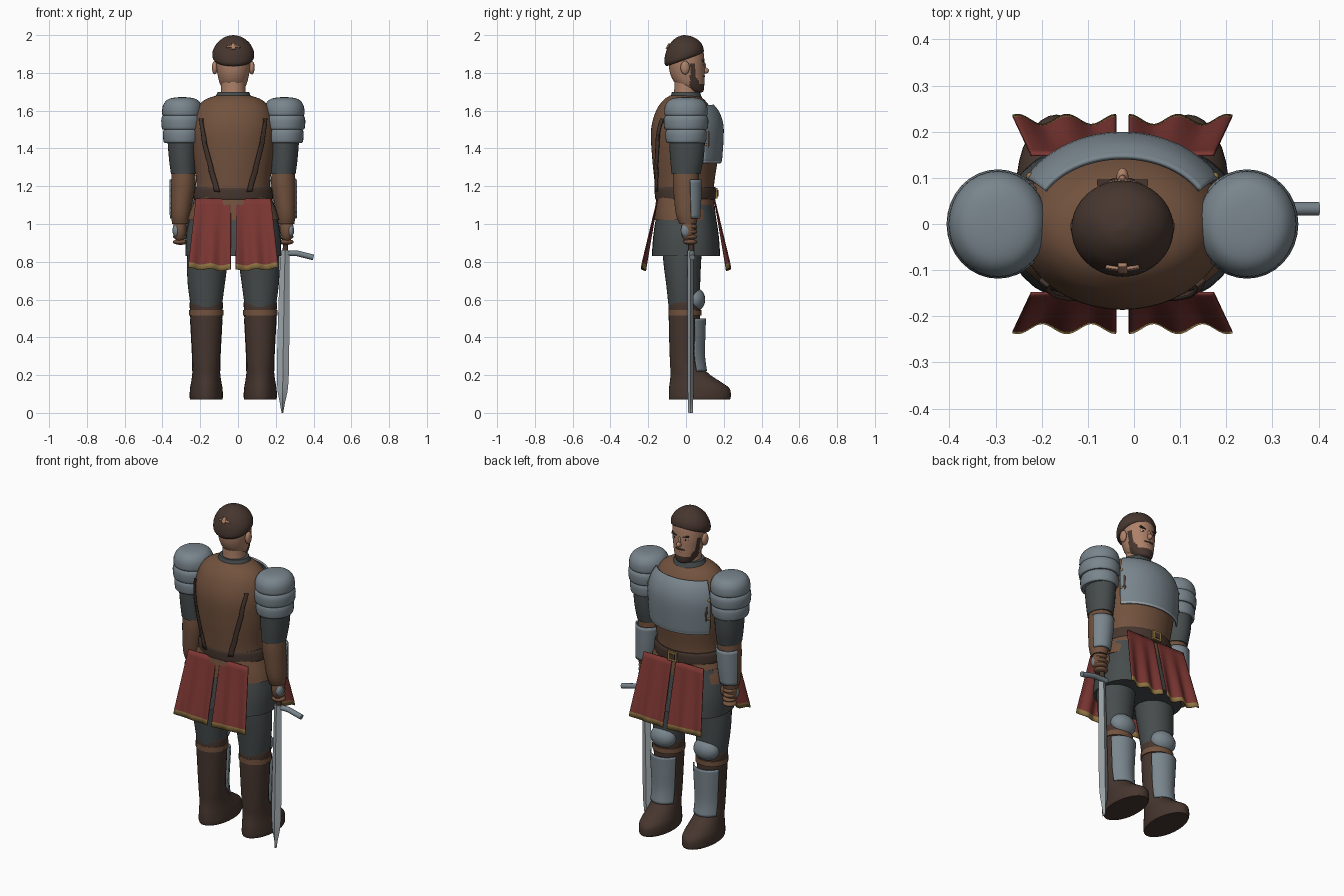
import bpy, bmesh, math
from mathutils import Vector

cube = bpy.data.objects.get("Cube")
if cube:
    bpy.data.objects.remove(cube)

AXIS = -0.025  # the body sits left of centre because the sword sticks out
SIDES = (("left", 1), ("right", -1))


def material(name, r, g, b):
    m = bpy.data.materials.new(name)
    m.use_nodes = True
    m.diffuse_color = (r, g, b, 1)
    m.node_tree.nodes["Principled BSDF"].inputs["Base Color"].default_value = (r, g, b, 1)
    return m


skin = material("skin", .42, .22, .14)
leather = material("brown leather", .17, .085, .048)
dark = material("dark brown", .062, .037, .028)
steel = material("steel", .19, .235, .265)
cloth = material("dark grey cloth", .062, .072, .074)
red = material("red cloth", .2, .037, .032)
gold = material("gold trim", .3, .19, .06)
bright = material("bright steel", .34, .38, .4)
black = material("black", .012, .01, .01)
white = material("eye white", .6, .57, .52)


def finish(name, bm, *mats, thick=0, offset=1):
    """Turn a bmesh into a smooth shaded object."""
    mesh = bpy.data.meshes.new(name)
    bm.to_mesh(mesh)
    bm.free()
    ob = bpy.data.objects.new(name, mesh)
    bpy.context.collection.objects.link(ob)
    for m in mats:
        mesh.materials.append(m)
    bpy.ops.object.select_all(action="DESELECT")
    ob.select_set(True)
    bpy.context.view_layer.objects.active = ob
    bpy.ops.object.shade_smooth_by_angle(angle=math.radians(42))
    if thick:
        mod = ob.modifiers.new("thickness", "SOLIDIFY")
        mod.thickness, mod.offset = thick, offset
    return ob


def smooth_rings(rings, steps):
    """Catmull-Rom resampling of the cross-sections."""
    out = []
    for i in range(len(rings) - 1):
        quad = [rings[max(0, min(len(rings) - 1, i + k))] for k in (-1, 0, 1, 2)]
        for s in range(steps):
            t = s / steps
            out.append([b + t / 2 * (c - a + t * (2*a - 5*b + 4*c - d + t * (3*(b - c) + d - a)))
                        for a, b, c, d in zip(*quad)])
    return out + [list(rings[-1])]


def loft(name, rings, *mats, n=32, power=2, arc=None, thick=0, steps=4, rule=None, tilt=0):
    """Stack ellipses (z, centre x, centre y, radius x, radius y), bottom to top."""
    bm = bmesh.new()
    rows = []
    a0, a1 = [math.radians(a) for a in arc or (0, 360)]
    count = n + 1 if arc else n
    rings = smooth_rings(rings, steps)
    for i, (z, cx, cy, rx, ry) in enumerate(rings):
        row = []
        for j in range(count):
            a = a0 + (a1 - a0) * j / n
            c, s = math.cos(a), math.sin(a)
            x = cx + rx * math.copysign(abs(c) ** (2 / power), c)
            y = cy + ry * math.copysign(abs(s) ** (2 / power), s)
            lean = tilt * (1 - i / (len(rings) - 1))
            row.append(bm.verts.new((AXIS + x, y, z + lean * y)))
        rows.append(row)
    for low, high in zip(rows, rows[1:]):
        for j in range(n):
            k = (j + 1) % count
            bm.faces.new((low[j], low[k], high[k], high[j]))
    if not arc:
        bm.faces.new(rows[0][::-1])
        bm.faces.new(rows[-1])
    if rule:
        for f in bm.faces:
            f.material_index = rule(f.calc_center_median() - Vector((AXIS, 0, 0)))
    return finish(name, bm, *mats, thick=thick)


def ball(name, mat, pos, size):
    bm = bmesh.new()
    bmesh.ops.create_uvsphere(bm, u_segments=20, v_segments=12, radius=1)
    for v in bm.verts:
        v.co = Vector((AXIS + pos[0], pos[1], pos[2])) + v.co * Vector(size)
    return finish(name, bm, mat)


def box(name, mat, pos, size, slant=0):
    bm = bmesh.new()
    bmesh.ops.create_cube(bm, size=1)
    for v in bm.verts:
        v.co = v.co * Vector(size)
        v.co += Vector((AXIS + pos[0], pos[1], pos[2] + slant * v.co.x))
    return finish(name, bm, mat)


def ribbon(name, mat, path, width, depth, target, lift=.006):
    """Flat strip along (x, z) points, wrapped on to another part."""
    bm = bmesh.new()
    rows = []
    for x, z, *_ in smooth_rings(path, 6):
        rows.append([bm.verts.new((AXIS + x + width * k / 4, depth, z)) for k in range(-2, 3)])
    for p, q in zip(rows, rows[1:]):
        for k in range(4):
            bm.faces.new((p[k], p[k + 1], q[k + 1], q[k]))
    ob = finish(name, bm, mat)
    wrap = ob.modifiers.new("wrap", "SHRINKWRAP")
    wrap.target, wrap.offset, wrap.wrap_mode = target, lift, "ABOVE_SURFACE"
    solid = ob.modifiers.new("thickness", "SOLIDIFY")
    solid.thickness, solid.offset = .008, 0


# Torso, breastplate, collar and belt
torso = loft("torso", [(1.12, 0, -.005, .2, .15), (1.22, 0, -.008, .195, .158), (1.36, 0, -.005, .215, .175),
                       (1.5, 0, -.005, .225, .18), (1.6, 0, -.01, .2, .148), (1.655, 0, -.01, .155, .11),
                       (1.68, 0, -.01, .09, .075)], leather, n=48)
loft("breastplate", [(1.33, 0, 0, .222, .178), (1.35, 0, 0, .226, .182), (1.5, 0, 0, .233, .19),
                     (1.58, 0, 0, .215, .172), (1.625, 0, 0, .19, .14)], steel, bright,
     n=40, arc=(30, 150), thick=.01, rule=lambda c: int(c.z < 1.336))
loft("collar", [(1.655, 0, 0, .1, .09), (1.675, 0, 0, .094, .082), (1.7, 0, 0, .082, .074)], cloth)
loft("belt", [(1.13, 0, -.003, .207, .158), (1.14, 0, -.003, .211, .161), (1.18, 0, -.003, .207, .163),
              (1.195, 0, -.003, .2, .158)], dark)
box("belt_buckle", gold, (0, .16, 1.163), (.06, .016, .055))
box("belt_buckle_centre", dark, (0, .165, 1.163), (.036, .012, .033))
loft("jerkin_hem", [(1.02, 0, -.005, .245, .163), (1.07, 0, -.005, .23, .16), (1.14, 0, -.005, .2, .152)],
     leather, power=2.3)
loft("tunic_skirt", [(.83, 0, 0, .252, .181), (.95, 0, 0, .25, .172), (1.1, 0, 0, .215, .148)],
     cloth, power=2.5)

# Leather straps on the back and the sides of the chest
for side, s in SIDES:
    ribbon(side + "_back_strap", dark, [(.205 * s, 1.57), (.185 * s, 1.5), (.14 * s, 1.34), (.09 * s, 1.17)],
           .034, -.17, torso, .012)
    ribbon(side + "_chest_strap", dark, [(.18 * s, 1.58), (.205 * s, 1.5), (.198 * s, 1.36)],
           .022, .13, torso, .018)
    for z in (1.42, 1.53):
        ball(side + "_strap_stud", gold, (.2 * s, .103, z), (.009, .009, .009))

# Wavy skirt flaps with a trimmed hem, two in front and two behind
for side, s in SIDES:
    for place, d in (("front", 1), ("back", -1)):
        bm = bmesh.new()
        rows = []
        for i in range(13):
            t = min(1, i / 11.7)
            row = []
            for j in range(25):
                u = j / 24
                x = .0135 + u * (.185 + .04 * t)
                wave = .011 * t * math.cos(u * 4.2 * math.pi)
                y = .15 + .075 * t + wave
                row.append(bm.verts.new((AXIS + s * x, d * y, 1.135 - .375 * t + .01 * t * u + wave * .5 - (i == 12) * .006)))
            rows.append(row)
        for i in range(12):
            for j in range(24):
                f = bm.faces.new((rows[i][j], rows[i][j + 1], rows[i + 1][j + 1], rows[i + 1][j]))
                f.material_index = int(i == 11)
        finish(f"{side}_{place}_flap", bm, red, gold, thick=.006, offset=0)

# Legs, boots and leg armour
for side, s in SIDES:
    o = .143 * s
    loft(side + "_trouser", [(.56, o, -.01, .082, .082), (.68, o, -.015, .098, .09), (.8, .137 * s, -.02, .108, .1),
                             (.95, .125 * s, -.02, .112, .11)], cloth)
    loft(side + "_boot", [(.07, o, .072, .084, .16), (.085, o, .073, .088, .164), (.13, o, .07, .086, .16),
                          (.17, o, .045, .079, .13), (.21, o, .018, .074, .1), (.27, o, -.005, .072, .08),
                          (.42, o, -.008, .08, .082), (.57, o, -.008, .088, .084), (.585, o, -.008, .084, .08)], dark)
    loft(side + "_greave", [(.22, o, .012, .077, .092), (.3, o, 0, .078, .093), (.42, o, 0, .085, .095),
                            (.5, o, 0, .09, .098)], steel, arc=(28, 152), thick=.008)
    loft(side + "_knee_strap", [(.515, o, -.005, .091, .088), (.545, o, -.005, .091, .088)], leather)
    ball(side + "_knee_cap", steel, (o, .045, .6), (.078, .057, .064))

# Arms: layered shoulder plates, sleeve, forearm guard and fist
for side, s in SIDES:
    o = .27 * s
    loft(side + "_sleeve", [(1.265, .264 * s, .0, .066, .076), (1.36, .268 * s, .005, .074, .09),
                            (1.5, o, .005, .08, .095), (1.6, o, 0, .07, .08)], cloth)
    for i, (z, r) in enumerate(((1.43, .1), (1.5, .109))):
        loft(f"{side}_shoulder_plate_{i}", [(z, o, 0, r - .006, r), (z + .012, o, 0, r, r + .007),
                                            (z + .06, o, 0, r + .001, r + .008), (z + .09, o, 0, r - .02, r - .014)], steel)
    loft(side + "_shoulder_dome", [(1.572, o, 0, .1, .108), (1.585, o, 0, .107, .115), (1.625, o, 0, .103, .111),
                                   (1.655, o, 0, .083, .09), (1.668, o, 0, .05, .055), (1.672, o, 0, .005, .005)], steel)
    loft(side + "_forearm", [(1.0, .28 * s, .01, .043, .045), (1.06, .278 * s, .005, .052, .06),
                             (1.2, .266 * s, .0, .064, .068), (1.27, .264 * s, 0, .062, .068)], leather)
    loft(side + "_forearm_guard", [(1.03, .28 * s, .012, .05, .055), (1.13, .272 * s, .006, .06, .067),
                                   (1.235, .266 * s, .002, .066, .073)], steel, arc=(15, 165), thick=.008)
    ball(side + "_palm", leather, (.284 * s, .01, .97), (.036, .038, .065))
    for i in range(4):
        ball(f"{side}_finger_{i}", leather, (.28 * s, .022, .905 + i * .027), (.04 - .001 * i, .038, .0155))
    ball(side + "_thumb", leather, (.25 * s, .035, .98), (.016, .02, .035))
    ball(side + "_hand_plate", steel, (.302 * s, .0, .965), (.02, .028, .035))

# Sword hanging from the left fist
loft("sword_blade", [(0, .26, .024, .004, .012), (.05, .26, .024, .013, .014), (.17, .262, .024, .031, .015),
                     (.5, .267, .024, .03, .015), (.86, .274, .024, .024, .015)], bright, n=4, steps=3)
loft("sword_grip", [(.84, .275, .028, .014, .014), (1.02, .28, .028, .014, .014)], dark, n=12)
ball("sword_pommel", steel, (.28, .028, 1.035), (.022, .022, .022))
curve = bpy.data.curves.new("sword_guard", "CURVE")
curve.dimensions, curve.bevel_depth, curve.use_fill_caps = "3D", .015, True
guard = curve.splines.new("POLY")
guard.points.add(5)
for p, x in zip(guard.points, (-.148, -.11, -.06, .06, .11, .148)):
    p.co = (.252 + x, .033, .845 - max(0, abs(x) - .06) * .25, 1)
curve.materials.append(steel)
bpy.context.collection.objects.link(bpy.data.objects.new("sword_guard", curve))


# Head with a chin beard and sideburns
def beard(c):
    jaw = c.z < 1.742 and c.y > .03
    sideburn = .022 < c.y < .05 and c.z < 1.85
    slope = c.y < .07 and c.z < 1.79 - .6 * (c.y - .02) and c.y > .02
    return int(jaw or sideburn or slope)


loft("neck", [(1.64, 0, 0, .068, .065), (1.72, 0, 0, .064, .062), (1.78, 0, 0, .064, .062)], skin)
loft("head", [(1.695, 0, .05, .028, .03), (1.705, 0, .045, .048, .048), (1.74, 0, .022, .07, .075),
              (1.79, 0, .008, .083, .09), (1.85, 0, .003, .092, .095), (1.92, 0, 0, .088, .09),
              (1.96, 0, 0, .06, .06)], skin, dark, n=64, steps=6, rule=beard)
ball("nose", skin, (0, .102, 1.812), (.013, .02, .016))
ball("nose_bridge", skin, (0, .094, 1.832), (.009, .013, .026))
ball("moustache", dark, (0, .092, 1.782), (.032, .009, .006))
ball("mouth", black, (0, .09, 1.766), (.024, .008, .0025))
for side, s in SIDES:
    ball(side + "_ear", skin, (.098 * s, -.005, 1.828), (.015, .024, .036))
    ball(side + "_eye", white, (.036 * s, .085, 1.843), (.014, .006, .007))
    ball(side + "_pupil", black, (.036 * s, .089, 1.843), (.006, .004, .006))
    box(side + "_eyebrow", dark, (.037 * s, .09, 1.862), (.036, .012, .008), slant=.2 * s)

# Tilted cap with a plain badge at the back
cap = loft("cap", [(1.872, 0, -.008, .1, .095), (1.885, 0, -.01, .11, .104), (1.92, 0, -.01, .108, .1),
                   (1.96, 0, -.01, .085, .08), (1.99, 0, -.01, .045, .042), (2, 0, -.01, .004, .004)],
           dark, n=40, tilt=.36)
ribbon("badge_bar", skin, [(0, 1.94), (0, 1.952)], .085, -.11, cap, .003)
ribbon("badge_stem", skin, [(0, 1.928), (0, 1.972)], .022, -.11, cap, .003)
